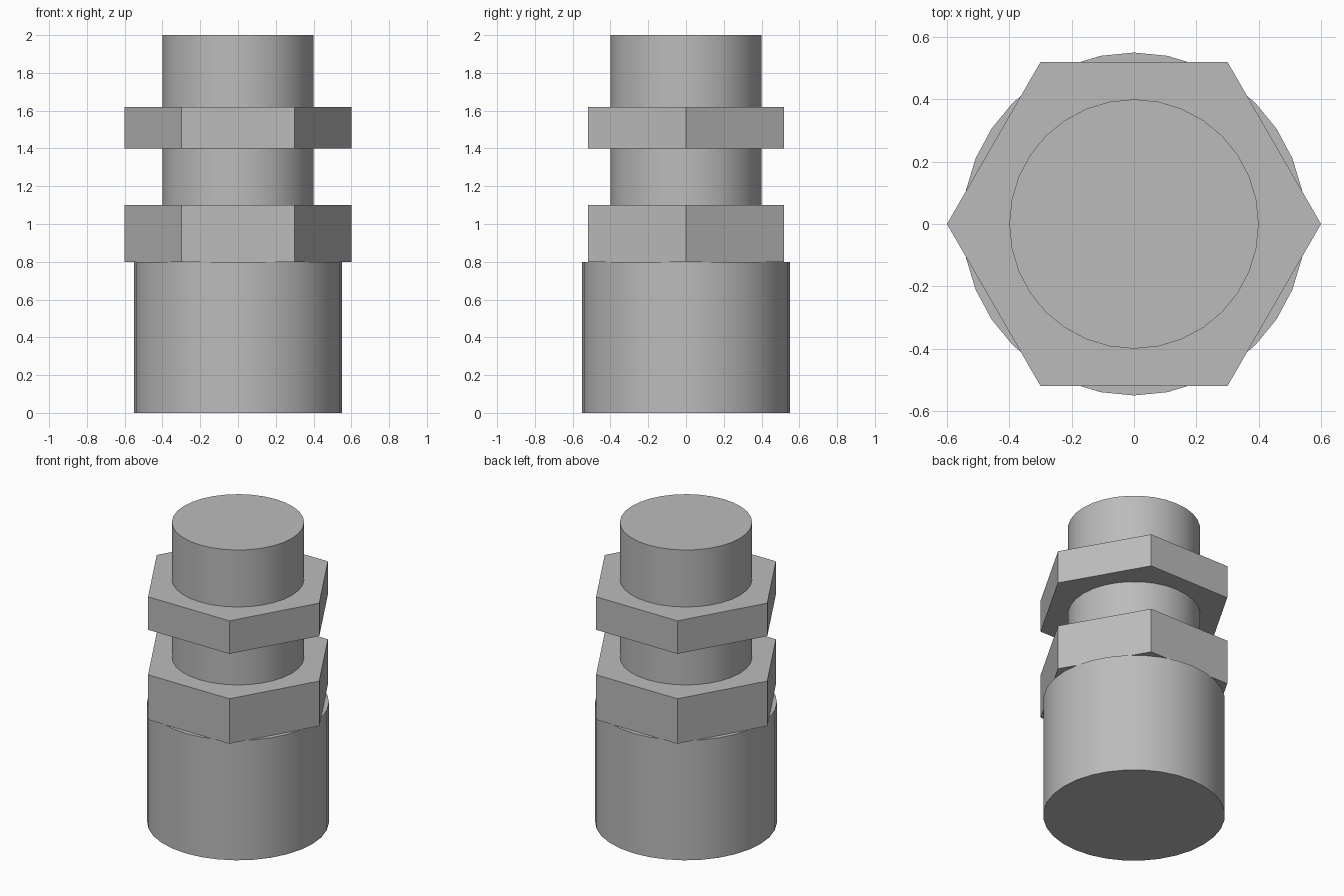
import bpy
import math

cube = bpy.data.objects.get("Cube")
if cube:
    bpy.data.objects.remove(cube, do_unlink=True)

# Single metal colour
GREY = (0.5, 0.5, 0.5, 1.0)
metal = bpy.data.materials.new("grey_metal")
metal.use_nodes = True
metal.diffuse_color = GREY
metal.node_tree.nodes["Principled BSDF"].inputs["Base Color"].default_value = GREY


def prism(name, sides, radius, bottom, top, turn=0.0):
    """Upright capped prism between two heights."""
    bpy.ops.mesh.primitive_cylinder_add(
        vertices=sides, radius=radius, depth=top - bottom,
        location=(0, 0, (bottom + top) / 2), rotation=(0, 0, turn))
    part = bpy.context.object
    part.name = part.data.name = name
    part.data.materials.append(metal)
    return part


def round_part(name, radius, bottom, top):
    prism(name, 32, radius, bottom, top)
    bpy.ops.object.shade_smooth_by_angle(angle=math.radians(30))


def hex_nut(name, bottom, top):
    # Corners point along x, flats face front and back
    prism(name, 6, 0.6, bottom, top, math.radians(30))


# Wide base barrel and the narrower stem
round_part("base_barrel", 0.55, 0.0, 0.8)
round_part("stem", 0.4, 1.1, 2.0)

# Fixed hex collar on the barrel and loose nut on the stem
hex_nut("hex_collar", 0.8, 1.1)
hex_nut("lock_nut", 1.4, 1.62)
